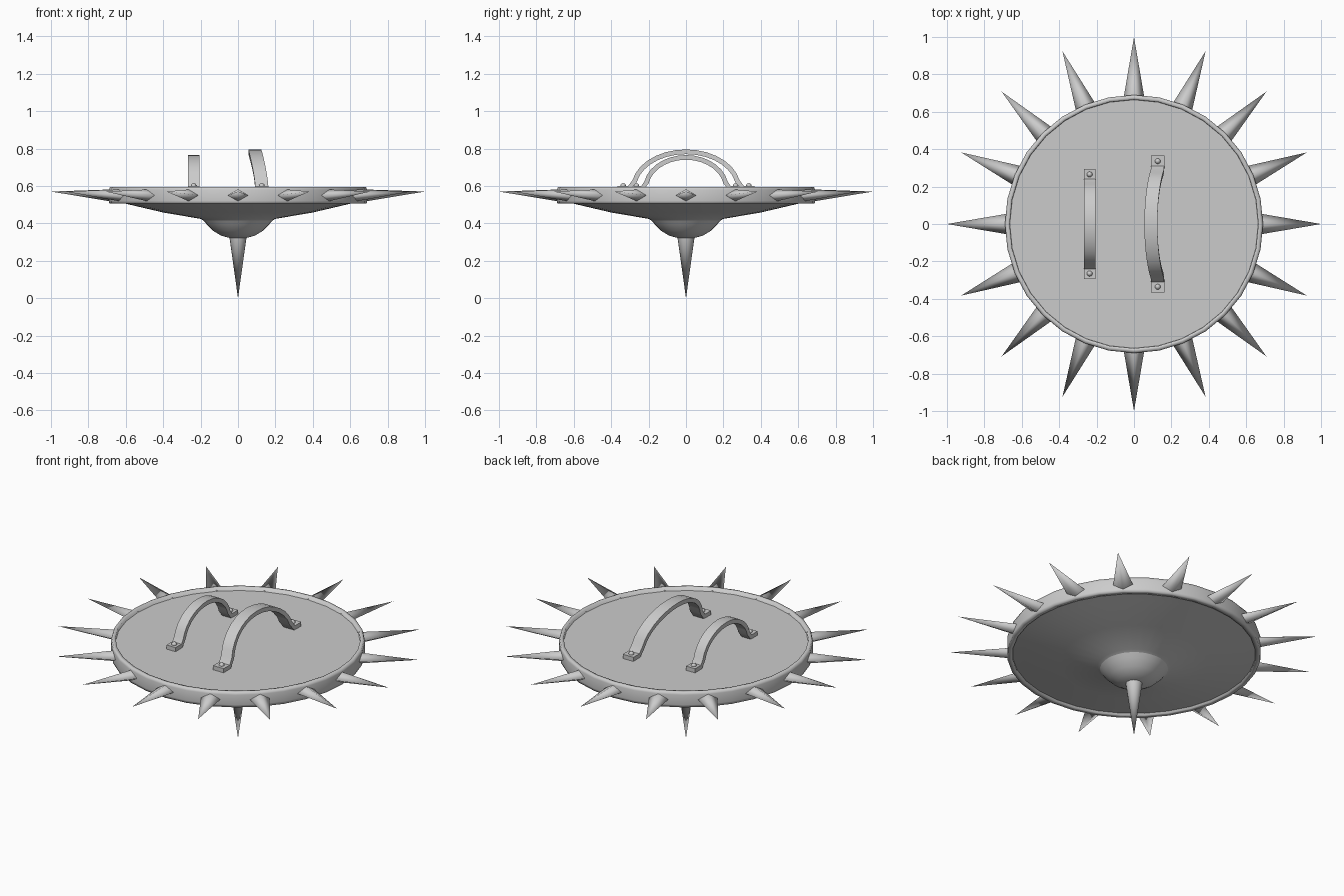
import bpy, bmesh, math
from mathutils import Vector, Matrix

cube = bpy.data.objects.get("Cube")
if cube:
    bpy.data.objects.remove(cube)

steel = bpy.data.materials.new("grey steel")
steel.use_nodes = True
GREY = (0.6, 0.6, 0.6, 1)
steel.diffuse_color = GREY
steel.node_tree.nodes["Principled BSDF"].inputs["Base Color"].default_value = GREY

SIDES = 32
DECK = 0.575


def finish(name, bm, angle=None):
    """Turn a bmesh into a smooth object; angle keeps sharper edges crisp."""
    bmesh.ops.recalc_face_normals(bm, faces=bm.faces)
    mesh = bpy.data.meshes.new(name)
    bm.to_mesh(mesh)
    bm.free()
    mesh.materials.append(steel)
    obj = bpy.data.objects.new(name, mesh)
    bpy.context.collection.objects.link(obj)
    bpy.ops.object.select_all(action='DESELECT')
    obj.select_set(True)
    bpy.context.view_layer.objects.active = obj
    if angle is None:
        bpy.ops.object.shade_smooth()
    else:
        bpy.ops.object.shade_smooth_by_angle(angle=math.radians(angle))
    return obj


def lathe(name, profile, closed=False, angle=None):
    """Spin (radius, height) points around z."""
    bm = bmesh.new()
    verts = [bm.verts.new((r, 0, z)) for r, z in profile]
    pairs = list(zip(verts, verts[1:]))
    if closed:
        pairs.append((verts[-1], verts[0]))
    edges = [bm.edges.new(p) for p in pairs]
    bmesh.ops.spin(bm, geom=verts + edges, cent=(0, 0, 0), axis=(0, 0, 1),
                   angle=math.tau, steps=SIDES, use_duplicate=False)
    bmesh.ops.remove_doubles(bm, verts=bm.verts, dist=0.0005)
    return finish(name, bm, angle)


def spike(name, base, tip, width, height, sides):
    """Cone from base to tip, with its own width and height."""
    base, tip = Vector(base), Vector(tip)
    length = (tip - base).length
    turn = (tip - base).to_track_quat('Z', 'Y').to_matrix().to_4x4()
    bm = bmesh.new()
    bmesh.ops.create_cone(bm, cap_ends=False, segments=sides, radius1=1, radius2=0,
                          depth=length, matrix=Matrix.Translation((0, 0, length / 2)))
    bmesh.ops.transform(bm, verts=bm.verts, matrix=Matrix.Translation(base) @ turn
                        @ Matrix.Diagonal((width, height, 1, 1)))
    return finish(name, bm)


def handle(name, x, bend, width, reach, rise, foot_in, foot_out):
    """Flat strap arched along y, with a riveted foot at both ends."""
    half = 0.0125
    z0 = DECK + half
    arch = []
    for i in range(17):
        t = math.pi * i / 16
        y, s = -math.cos(t), math.sin(t)
        arch.append(Vector((x - bend * s ** 1.5, reach * y, z0 + rise * s)))
    path = ([Vector((x, -foot_out, z0)), Vector((x, -foot_in, z0))] + arch[1:-1]
            + [Vector((x, foot_in, z0)), Vector((x, foot_out, z0))])
    bm = bmesh.new()
    rings = []
    for i, p in enumerate(path):
        along = path[min(i + 1, len(path) - 1)] - path[max(i - 1, 0)]
        up = Vector((0, -along.z, along.y)).normalized() * half
        side = Vector((width / 2, 0, 0))
        rings.append([bm.verts.new(p + q) for q in
                      (side + up, up - side, -side - up, side - up)])
    for a, b in zip(rings, rings[1:]):
        for k in range(4):
            n = (k + 1) % 4
            bm.faces.new((a[k], a[n], b[n], b[k]))
    bm.faces.new(rings[0])
    bm.faces.new(rings[-1])
    finish(name, bm, 40)
    # rivets
    for end, sign in (("front", -1), ("back", 1)):
        bm = bmesh.new()
        spot = Vector((x, sign * (foot_in + foot_out) / 2, z0 + half))
        bmesh.ops.create_uvsphere(bm, u_segments=12, v_segments=8, radius=0.015,
                                  matrix=Matrix.Translation(spot))
        finish(f"{name}_{end}_rivet", bm)


# Shield body: flat inner deck, dished outer face and central boss
lathe("shield_deck", [(0, DECK), (0.67, DECK)])
lathe("shield_face", [(0.67, 0.52), (0.6, 0.505), (0.4, 0.458), (0.2, 0.424), (0.175, 0.41)])
lathe("shield_boss", [(0.19, 0.422), (0.165, 0.392), (0.13, 0.358), (0.09, 0.334),
                      (0.045, 0.322), (0, 0.32)])

# Rim band
lathe("rim", [(0.66, 0.505), (0.688, 0.505), (0.69, 0.52), (0.69, 0.58), (0.685, 0.595),
              (0.665, 0.595)], closed=True)

# Spikes
spike("boss_spike", (0, 0, 0.335), (0, 0, 0), 0.047, 0.047, 16)
for i in range(16):
    a = math.tau * i / 16
    c, s = math.cos(a), math.sin(a)
    spike(f"rim_spike_{i + 1}", (0.66 * c, 0.66 * s, 0.548), (c, s, 0.57), 0.058, 0.034, 4)

# Arm strap and hand grip
handle("hand_grip", -0.237, 0, 0.06, 0.215, 0.165, 0.235, 0.295)
handle("arm_strap", 0.127, 0.037, 0.07, 0.28, 0.195, 0.305, 0.367)
